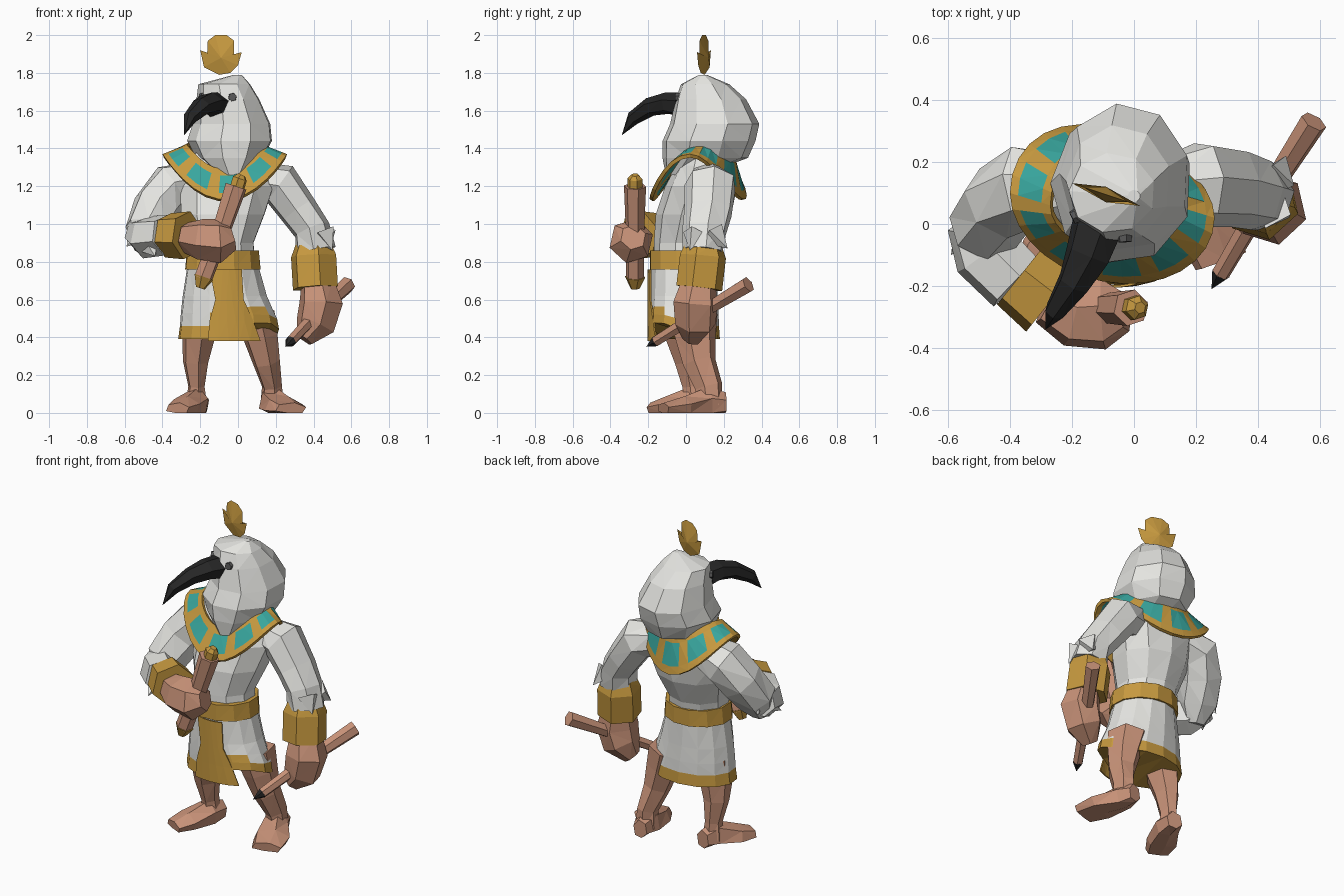
import bpy
import bmesh
from math import cos, sin, pi, sqrt
from mathutils import Vector

default = bpy.data.objects.get("Cube")
if default:
    bpy.data.objects.remove(default)

X, Y, Z = Vector((1, 0, 0)), Vector((0, 1, 0)), Vector((0, 0, 1))


def material(name, r, g, b):
    mat = bpy.data.materials.new(name)
    mat.use_nodes = True
    mat.diffuse_color = (r, g, b, 1)
    shader = next(n for n in mat.node_tree.nodes if n.type == 'BSDF_PRINCIPLED')
    shader.inputs["Base Color"].default_value = (r, g, b, 1)
    return mat


WHITE = material("feather white", .78, .78, .75)
GOLD = material("gold", .57, .32, .05)
SKIN = material("skin", .58, .29, .19)
TEAL = material("teal inlay", .04, .38, .34)
BLACK = material("beak black", .02, .02, .02)
GREY = material("eye grey", .1, .1, .1)


def finish(name, bm, *mats):
    """Clean the mesh, clamp it to the ground and link it as an object."""
    bmesh.ops.remove_doubles(bm, verts=bm.verts[:], dist=.0005)
    for vert in bm.verts:
        vert.co.z = max(vert.co.z, 0)
    bmesh.ops.recalc_face_normals(bm, faces=bm.faces[:])
    bmesh.ops.triangulate(bm, faces=bm.faces[:])
    mesh = bpy.data.meshes.new(name)
    bm.to_mesh(mesh)
    bm.free()
    for mat in mats:
        mesh.materials.append(mat)
    obj = bpy.data.objects.new(name, mesh)
    bpy.context.collection.objects.link(obj)
    return obj


def bridge(bm, lower, upper):
    count = len(lower)
    faces = []
    for i in range(count):
        k = (i + 1) % count
        faces.append(bm.faces.new((lower[i], lower[k], upper[k], upper[i])))
    return faces


def loft(name, mats, stations, sides=6, ref=Y, level=False, turn=.3, rule=None):
    """Rings of (x, y, z, radius[, second radius]), level or square to the path."""
    bm = bmesh.new()
    path = [Vector(s[:3]) for s in stations]
    rings = []
    for n, (centre, station) in enumerate(zip(path, stations)):
        u, v = X, Y
        if not level:
            along = (path[min(n + 1, len(path) - 1)] - path[max(n - 1, 0)]).normalized()
            u = ref.cross(along).normalized()
            v = along.cross(u)
        ru, rv = station[3], station[-1]
        angles = [2 * pi * i / sides + turn for i in range(sides)]
        rings.append([bm.verts.new(centre + u * ru * cos(a) + v * rv * sin(a)) for a in angles])
    for lower, upper in zip(rings, rings[1:]):
        bridge(bm, lower, upper)
    bm.faces.new(rings[0])
    bm.faces.new(rings[-1])
    if rule:
        for face in bm.faces:
            face.material_index = rule(face.calc_center_median())
    return finish(name, bm, *mats)


# Head, eyes and curved beak
loft("head", [WHITE], [
    (-.03, -.01, 1.26, .08, .1), (-.04, .1, 1.35, .18, .23), (-.04, .12, 1.44, .23, .25),
    (-.03, .15, 1.53, .21, .24), (-.05, .13, 1.66, .17, .19), (-.07, .1, 1.74, .14, .13),
    (0, .09, 1.79, .02)], sides=9, level=True)
loft("beak", [BLACK], [
    (-.12, -.01, 1.63, .085, .07), (-.15, -.1, 1.64, .075, .058), (-.195, -.19, 1.62, .055, .05),
    (-.255, -.28, 1.56, .035, .038), (-.285, -.34, 1.47, 0)], ref=Z)
loft("left_eye", [GREY], [(-.03, -.02, 1.67, .026), (-.029, -.058, 1.672, .022)], ref=Z)
loft("right_eye", [GREY], [(-.16, .04, 1.67, .026), (-.2, .02, 1.672, .022)], ref=Z)

# Floating crest, a thin lens with two side barbs
outline = [(-.1, 1.79), (-.04, 1.8), (0, 1.84), (.02, 1.91), (-.02, 1.88), (-.02, 1.97),
           (-.06, 2), (-.12, 2), (-.16, 1.97), (-.165, 1.87), (-.2, 1.92), (-.18, 1.83)]
bm = bmesh.new()
rim = [bm.verts.new((x, .065 - x / 3, z)) for x, z in outline]
for side in (-1, 1):
    peak = bm.verts.new((-.09, .095 + side * .025, 1.88))
    for a, b in zip(rim, rim[1:] + rim[:1]):
        bm.faces.new((a, b, peak))
finish("crest", bm, GOLD)

# Torso and belt
loft("torso", [WHITE], [
    (-.08, -.01, .78, .18, .16), (-.09, 0, .9, .18, .17), (-.08, .04, 1.05, .23, .2),
    (-.06, .08, 1.2, .26, .19), (-.06, .09, 1.31, .23, .14), (-.06, .1, 1.42, .13, .1)],
    sides=10, level=True)
loft("belt", [GOLD], [(-.08, -.01, .76, .205, .185), (-.08, -.01, .86, .195, .185)],
     sides=12, level=True)


def hem(c):
    """Gold hem that climbs towards the apron at the front."""
    climbs = c.y < -.1 and abs(c.x + .03) < .16
    return int(c.z < (.54 if climbs else .47))


# Skirt with a gold hem, lifted over the front of the left leg
skirt = loft("skirt", [WHITE, GOLD], [
    (-.05, -.01, .39, .27, .19), (-.05, -.01, .46, .26, .185), (-.06, -.01, .53, .245, .183),
    (-.07, -.01, .62, .225, .178), (-.08, -.01, .78, .19, .172)],
    sides=14, level=True, rule=hem)
for vert in skirt.data.vertices:
    out = Vector((vert.co.x + .05, vert.co.y, 0)).normalized()
    facing = max(0, out.dot(Vector((.75, -.66, 0))))
    vert.co.z += .4 * facing ** 3 * max(0, .62 - vert.co.z)

# Gold apron that follows the front of the skirt
bm = bmesh.new()
rows = []
for z, left, right in ((.76, -.15, .02), (.6, -.12, .03), (.49, -.15, .08), (.38, -.16, .12)):
    width = .27 - (z - .41) * .21
    row = []
    for i in range(6):
        x = left + (right - left) * i / 5
        bulge = sqrt(max(0, 1 - ((x + .06) / width) ** 2))
        row.append(bm.verts.new((x, -.025 - .18 * bulge, z)))
    rows.append(row)
for upper, lower in zip(rows, rows[1:]):
    for i in range(5):
        bm.faces.new((upper[i], lower[i], lower[i + 1], upper[i + 1]))
apron = finish("apron", bm, GOLD)
apron.modifiers.new("thickness", 'SOLIDIFY').thickness = .008

# Saddle-shaped collar with teal inlays, hanging steeply at the back
bm = bmesh.new()
rings = []
for t in (0, .22, .8, 1):
    ring = []
    for i in range(30):
        c, s = cos(2 * pi * i / 30), sin(2 * pi * i / 30)
        back = max(s, 0) * (1 - t)
        skew = .04 + .04 * max(s, 0)
        height = 1.29 - .16 * t + (.13 + .11 * t) * c * c + .07 * back
        ring.append(bm.verts.new((-.07 + (.2 + .13 * t) * c,
                                  .06 + (.14 + .11 * t) * s - skew * t * c + .06 * back, height)))
    rings.append(ring)
for row, (inner, outer) in enumerate(zip(rings, rings[1:])):
    for i, face in enumerate(bridge(bm, inner, outer)):
        face.material_index = int(row == 1 and i % 3 != 0)
collar = finish("collar", bm, GOLD, TEAL)
collar.modifiers.new("thickness", 'SOLIDIFY').thickness = .02

# Lowered left arm with bracer and hand
loft("left_arm", [WHITE], [
    (.1, .12, 1.23, .1), (.22, .13, 1.21, .12, .14), (.32, .12, 1.07, .105, .13),
    (.39, .1, .97, .1, .12), (.41, .09, .86, .11)], sides=7)
loft("left_bracer", [GOLD], [
    (.4, .09, .89, .1), (.4, .09, .83, .125), (.41, .07, .66, .125)])
loft("left_hand", [SKIN], [
    (.42, .07, .7, .09), (.44, .05, .58, .12), (.41, .05, .47, .11), (.35, .03, .39, .05)])

# Dark-tipped rod in the left hand
loft("rod", [SKIN], [(.28, -.16, .38, .03), (.42, .08, .53, .035), (.58, .33, .68, .045)], ref=Z)
loft("rod_tip", [BLACK], [(.25, -.21, .35, 0), (.28, -.16, .38, .031)], ref=Z)

# Bent right arm with bracer and hand
loft("right_upper_arm", [WHITE], [
    (-.2, .12, 1.24, .1), (-.35, .12, 1.2, .13, .14), (-.43, .07, 1.09, .13),
    (-.48, -.01, .97, .12), (-.49, -.05, .86, .06)], sides=7)
loft("right_forearm", [WHITE], [
    (-.53, .01, .95, .08), (-.48, -.09, .93, .115), (-.38, -.19, .94, .11)], ref=Z)
loft("right_bracer", [GOLD], [(-.37, -.17, .94, .12), (-.27, -.25, .94, .13)], ref=Z)
loft("right_hand", [SKIN], [
    (-.28, -.25, .93, .08), (-.2, -.29, .92, .11), (-.1, -.29, .91, .12),
    (-.03, -.28, .93, .07)], ref=Z)

# Short staff with gold ends in the right hand
loft("staff", [SKIN], [(-.185, -.27, .71, .05), (-.09, -.27, .96, .05), (-.01, -.27, 1.2, .06)])
loft("staff_top", [GOLD], [(-.005, -.27, 1.19, .04), (.01, -.27, 1.24, .04), (.02, -.27, 1.26, .02)])
loft("staff_foot", [GOLD], [(-.2, -.27, .66, .025), (-.18, -.27, .72, .055)])

# Feather points at the elbows
for n, (base, tip) in enumerate((
        ((-.52, -.01, .95), (-.59, -.1, .88)), ((-.5, .03, 1), (-.55, .07, .9)),
        ((-.47, -.13, .9), (-.44, -.26, .83)), ((.45, .14, .95), (.49, .22, .87)),
        ((.45, .05, .95), (.5, .02, .86)))):
    loft(f"elbow_feather_{n}", [WHITE], [(*base, .07), (*tip, 0)], sides=4)

# Legs and broad feet
loft("right_leg", [SKIN], [
    (-.19, 0, .52, .11, .13), (-.21, 0, .4, .09, .11), (-.225, .02, .27, .07, .08),
    (-.22, .04, .14, .045, .06), (-.22, .05, .04, .06)])
loft("left_leg", [SKIN], [
    (.09, .04, .52, .11, .13), (.12, .05, .4, .095, .11), (.15, .07, .27, .075, .09),
    (.18, .12, .14, .055, .075), (.18, .13, .04, .065)])
loft("right_foot", [SKIN], [
    (-.2, .12, .05, .05, .06), (-.22, .03, .05, .07, .09), (-.28, -.09, .03, .09, .06),
    (-.32, -.18, .02, .07, .035)], ref=Z)
loft("left_foot", [SKIN], [
    (.17, .21, .05, .045, .06), (.18, .12, .05, .075, .09), (.24, -.01, .03, .11, .06),
    (.28, -.12, .02, .09, .035)], ref=Z)
